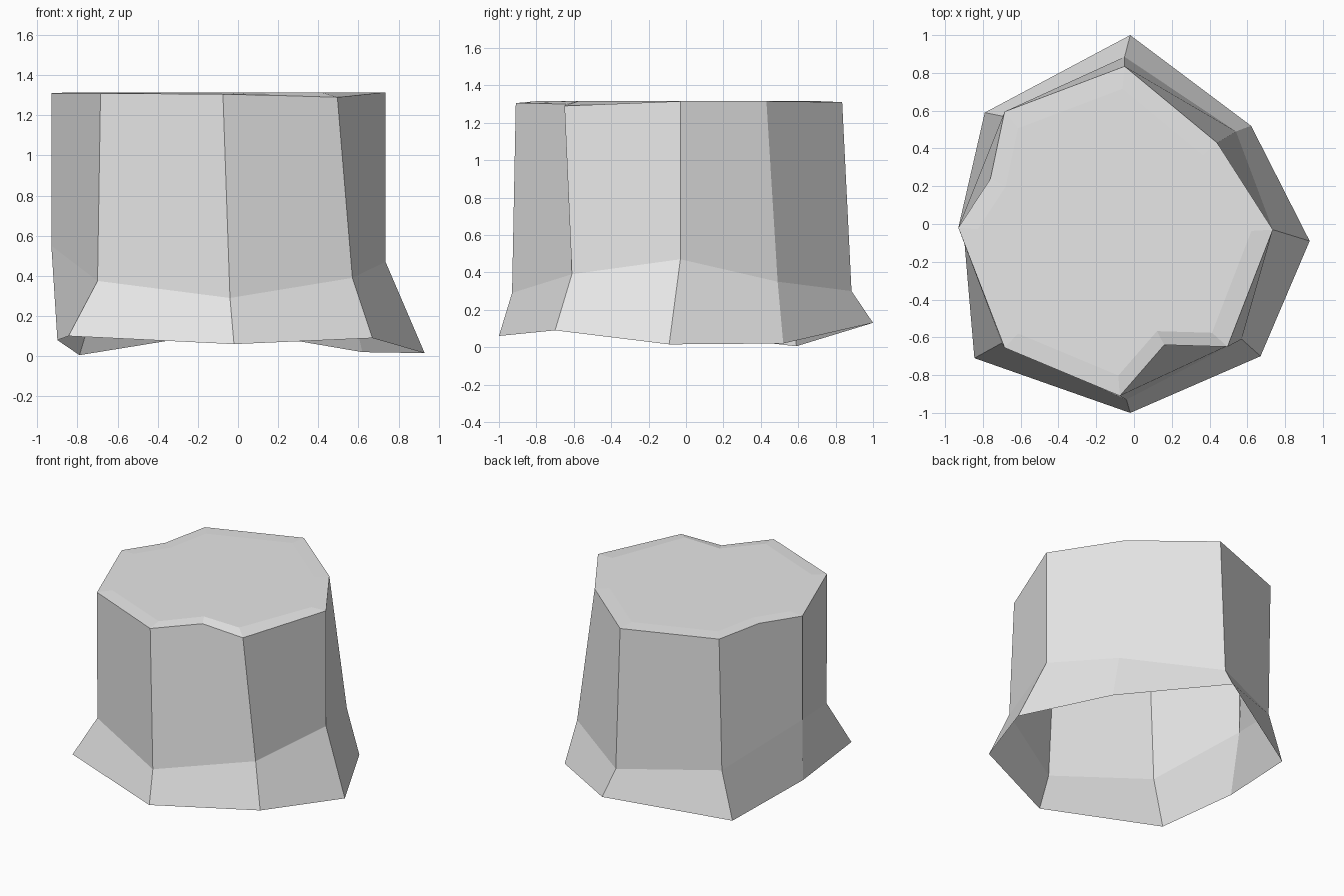
import bpy
import bmesh
from mathutils import Vector

default_cube = bpy.data.objects.get("Cube")
if default_cube:
    bpy.data.objects.remove(default_cube, do_unlink=True)

# Uneven rings of the stump, counter-clockwise from the front corner
root_ring = [(-.02, -1, .06), (.67, -.7, .09), (.93, -.09, .015), (.62, .52, .02),
             (-.02, 1, .13), (-.79, .59, .005), (-.9, -.07, .08), (-.845, -.71, .1)]
waist_ring = [(-.04, -.93, .29), (.57, -.61, .39), (.735, -.03, .47), (.54, .49, .35),
              (-.05, .885, .3), (-.69, .57, .34), (-.93, -.02, .55), (-.7, -.63, .375)]
top_ring = [(-.075, -.91, 1.305), (.495, -.65, 1.29), (.735, -.03, 1.315), (.44, .43, 1.315),
            (-.05, .835, 1.31), (-.685, .595, 1.31), (-.93, -.02, 1.31), (-.685, -.655, 1.31)]
# Chips in the top rim, keyed by the wall they fall on
rim_chips = {0: (.16, -.64, 1.3), 5: (-.76, .24, 1.31)}


def make_material(name, colour):
    material = bpy.data.materials.new(name)
    material.use_nodes = True
    material.diffuse_color = colour
    shader = next(n for n in material.node_tree.nodes if n.type == "BSDF_PRINCIPLED")
    shader.inputs["Base Color"].default_value = colour
    return material


def build_stump():
    bm = bmesh.new()
    roots, waist, top = [[bm.verts.new(point) for point in ring]
                         for ring in (root_ring, waist_ring, top_ring)]
    chips = {side: bm.verts.new(point) for side, point in rim_chips.items()}
    sides = len(roots)
    rim = []

    # Flared roots and upright walls, open underneath
    for side in range(sides):
        following = (side + 1) % sides
        bm.faces.new((roots[side], roots[following], waist[following], waist[side]))
        chip = [chips[side]] if side in chips else []
        bm.faces.new([waist[side], waist[following], top[following]] + chip + [top[side]])
        rim += [top[side]] + chip

    # Cut surface with a barely raised centre
    centre = sum((v.co for v in rim), Vector()) / len(rim)
    inner = []
    for vert in rim:
        point = vert.co.lerp(centre, .13)
        point.z = 1.315
        inner.append(bm.verts.new(point))
    for i in range(len(rim)):
        j = (i + 1) % len(rim)
        bm.faces.new((rim[i], rim[j], inner[j], inner[i]))
    bm.faces.new(inner)

    mesh = bpy.data.meshes.new("stump")
    bm.to_mesh(mesh)
    bm.free()
    mesh.materials.append(make_material("plain light grey", (.8, .8, .8, 1)))
    stump = bpy.data.objects.new("stump", mesh)
    bpy.context.collection.objects.link(stump)


build_stump()
